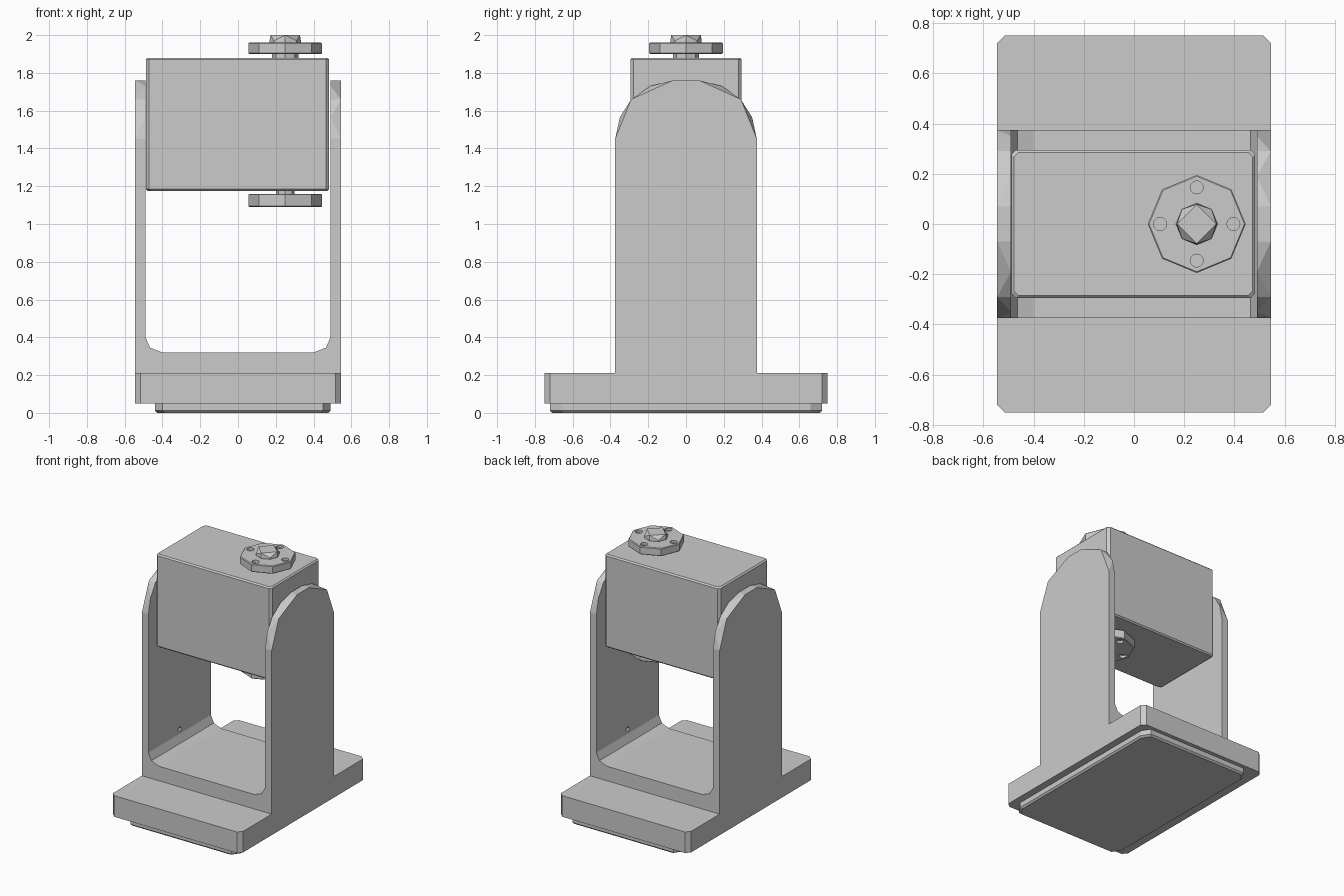
import bpy, bmesh, math
from mathutils import Vector

if "Cube" in bpy.data.objects:
    bpy.data.objects.remove(bpy.data.objects["Cube"])

grey = bpy.data.materials.new("light_grey")
grey.diffuse_color = (0.6, 0.6, 0.6, 1)
grey.use_nodes = True
grey.node_tree.nodes["Principled BSDF"].inputs["Base Color"].default_value = grey.diffuse_color


def finish(name, bm):
    bmesh.ops.recalc_face_normals(bm, faces=bm.faces[:])
    me = bpy.data.meshes.new(name)
    bm.to_mesh(me)
    bm.free()
    me.materials.append(grey)
    ob = bpy.data.objects.new(name, me)
    bpy.context.collection.objects.link(ob)
    return ob


def loft(name, rings):
    """Solid through a stack of equal-length point rings."""
    bm = bmesh.new()
    vs = [[bm.verts.new(p) for p in r] for r in rings]
    n = len(vs[0])
    for a, b in zip(vs, vs[1:]):
        for i in range(n):
            bm.faces.new((a[i], a[(i + 1) % n], b[(i + 1) % n], b[i]))
    bm.faces.new(vs[0][::-1])
    bm.faces.new(vs[-1])
    return finish(name, bm)


def hull(name, points):
    bm = bmesh.new()
    for p in points:
        bm.verts.new(p)
    bmesh.ops.convex_hull(bm, input=bm.verts[:])
    bmesh.ops.dissolve_limit(bm, angle_limit=0.01, verts=bm.verts[:], edges=bm.edges[:])
    return finish(name, bm)


def cut_rect(x0, x1, y0, y1, cx, cy, z, inset=0):
    """Rectangle with cut corners at height z."""
    x0, x1, y0, y1 = x0 + inset, x1 - inset, y0 + inset, y1 - inset
    return [(x0 + cx, y0, z), (x1 - cx, y0, z), (x1, y0 + cy, z), (x1, y1 - cy, z),
            (x1 - cx, y1, z), (x0 + cx, y1, z), (x0, y1 - cy, z), (x0, y0 + cy, z)]


def ring(r, z, n=8, x=0.25):
    return [(x + r * math.cos(math.tau * i / n), r * math.sin(math.tau * i / n), z)
            for i in range(n)]


def cut(ob, cutter):
    mod = ob.modifiers.new("hole", 'BOOLEAN')
    mod.operation, mod.object, mod.solver = 'DIFFERENCE', cutter, 'EXACT'
    cutter.hide_render = True
    cutter.hide_set(True)


# Base slab and the thin pad below it
loft("base_slab", [cut_rect(-.545, .545, -.75, .75, .03, .03, z) for z in (.05, .21)])
pad = (-.44, .49, -.72, .72, .04, .06)
loft("base_pad", [cut_rect(*pad, 0, .012), cut_rect(*pad, .012), cut_rect(*pad, .05)])

# Yoke floor with sloped inner fillets, extruded front to back
floor = [(-.545, .21), (.545, .21), (.545, .40), (.49, .40), (.465, .345), (.40, .32),
         (-.40, .32), (-.465, .345), (-.49, .40), (-.545, .40)]
loft("yoke_floor", [[(x, y, z) for x, z in floor] for y in (-.375, .375)])

# Yoke arms: coarse rounded outer face joined to a finer inner face
outer = [(.375, .40), (.375, 1.45), (.29, 1.66), (.07, 1.76)]
inner = [(.375, .40), (.375, 1.45), (.35, 1.565), (.29, 1.66), (.19, 1.73), (.07, 1.76)]
for side, label in ((-1, "left"), (1, "right")):
    arm = hull(label + "_arm", [(side * x, s * y, z) for x, prof in ((.545, outer), (.49, inner))
                                for y, z in prof for s in (-1, 1)])
    # Small pin hole low on the inner face
    pin = [[(side * x, .018 * math.cos(math.tau * i / 8), .435 + .018 * math.sin(math.tau * i / 8))
            for i in range(8)] for x in (.47, .52)]
    cut(arm, loft(label + "_pin_cutter", pin))

# Housing block held between the arms
box = (-.488, .483, -.295, .295, .018, .018)
loft("housing", [cut_rect(*box, 1.175, .01), cut_rect(*box, 1.185),
                 cut_rect(*box, 1.87), cut_rect(*box, 1.88, .01)])

# Octagonal flanges above and below the housing, with necks and bolt holes
for label, z0, z1, neck in (("upper", 1.90, 1.96, (1.875, 1.905, .07)),
                            ("lower", 1.09, 1.16, (1.155, 1.18, .05))):
    flange = loft(label + "_flange", [ring(.19, z0), ring(.195, z0 + .005),
                                      ring(.195, z1 - .005), ring(.19, z1)])
    loft(label + "_neck", [ring(neck[2], z) for z in neck[:2]])
    face = z1 if label == "upper" else z0
    for k in range(4):
        a = k * math.pi / 2
        off = Vector((.146 * math.cos(a), .146 * math.sin(a), 0))
        hole = [[Vector(p) + off for p in ring(.026, face + d, 12)] for d in (-.02, .02)]
        cut(flange, loft(f"{label}_bolt_cutter_{k}", hole))

# Faceted knob: octagonal foot turning into a square top
hull("knob", ring(.083, 1.955) + ring(.083, 1.97) + ring(.078, 2.0, 4))
